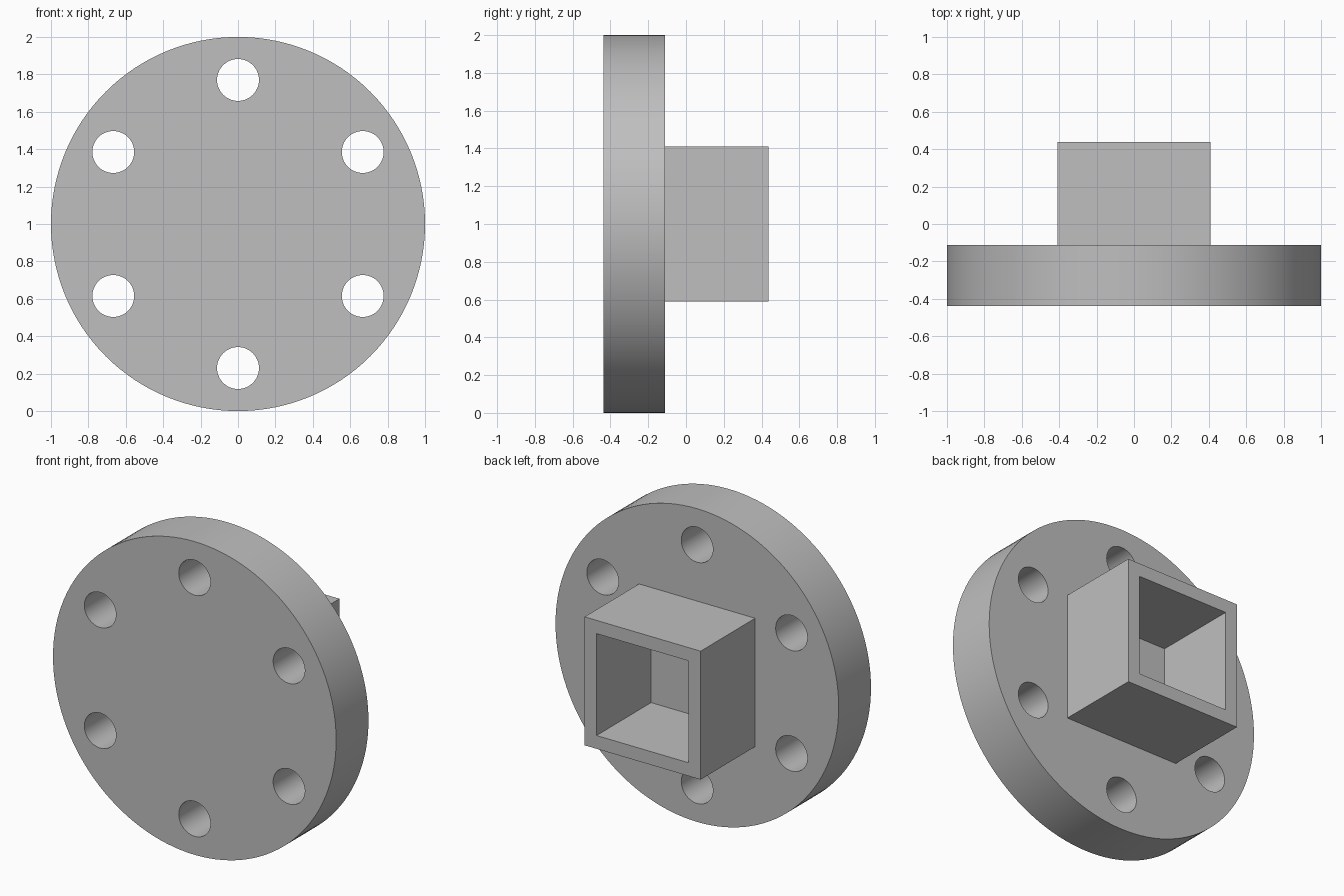
import bpy, bmesh
from math import radians, sin, cos, pi

cube = bpy.data.objects.get("Cube")
if cube:
    bpy.data.objects.remove(cube, do_unlink=True)

BACK, FACE, FRONT = 0.438, -0.112, -0.438   # y of socket rim, flange back, flange front
CENTRE_Z = 1.0

grey = bpy.data.materials.new("plain_grey")
grey.use_nodes = True
colour = (0.52, 0.52, 0.52, 1)
grey.diffuse_color = colour
grey.node_tree.nodes["Principled BSDF"].inputs["Base Color"].default_value = colour


def disc(name, radius, y0, y1, x=0, z=CENTRE_Z, sides=96):
    """Cylinder running along y from y0 to y1."""
    bpy.ops.mesh.primitive_cylinder_add(
        vertices=sides, radius=radius, depth=y1 - y0,
        location=(x, (y0 + y1) / 2, z), rotation=(radians(90), 0, 0))
    obj = bpy.context.object
    obj.name = name
    obj.data.materials.append(grey)
    return obj


# Round flange with a ring of six bolt holes
flange = disc("flange", 1.0, FRONT, FACE, sides=128)
for i in range(6):
    a = i * pi / 3
    cutter = disc("bolt_hole_cutter", 0.112, FRONT - 0.1, FACE + 0.1,
                  0.77 * sin(a), CENTRE_Z + 0.77 * cos(a), 48)
    cutter.hide_render = True
    bpy.context.view_layer.objects.active = flange
    cut = flange.modifiers.new("bolt_hole", 'BOOLEAN')
    cut.operation = 'DIFFERENCE'
    cut.solver = 'EXACT'
    cut.object = cutter
    bpy.ops.object.modifier_apply(modifier=cut.name)
    bpy.data.objects.remove(cutter, do_unlink=True)

bpy.ops.object.select_all(action='DESELECT')
flange.select_set(True)
bpy.context.view_layer.objects.active = flange
bpy.ops.object.shade_smooth_by_angle(angle=radians(30))

# Square socket on the back: open tube whose floor is the flange
bm = bmesh.new()
bmesh.ops.create_cube(bm, size=1)
bmesh.ops.scale(bm, vec=(0.82, BACK - FACE, 0.82), verts=bm.verts)
bm.normal_update()
front = min(bm.faces, key=lambda f: f.normal.y)
rim = max(bm.faces, key=lambda f: f.normal.y)
bmesh.ops.delete(bm, geom=[front], context='FACES_ONLY')
bmesh.ops.inset_region(bm, faces=[rim], thickness=0.12)
pocket = bmesh.ops.extrude_face_region(bm, geom=[rim])["geom"]
floor = [g for g in pocket if isinstance(g, bmesh.types.BMFace)]
bmesh.ops.translate(bm, vec=(0, FACE - BACK, 0), verts=floor[0].verts)
bmesh.ops.delete(bm, geom=floor, context='FACES_ONLY')
if rim.is_valid:
    bmesh.ops.delete(bm, geom=[rim], context='FACES_ONLY')
bmesh.ops.recalc_face_normals(bm, faces=bm.faces)
# The rim must face backwards
bm.normal_update()
if max(bm.faces, key=lambda f: f.calc_center_median().y).normal.y < 0:
    bmesh.ops.reverse_faces(bm, faces=bm.faces)

mesh = bpy.data.meshes.new("square_socket")
bm.to_mesh(mesh)
bm.free()
mesh.materials.append(grey)
socket = bpy.data.objects.new("square_socket", mesh)
socket.location = (0, (BACK + FACE) / 2, CENTRE_Z)
bpy.context.collection.objects.link(socket)
